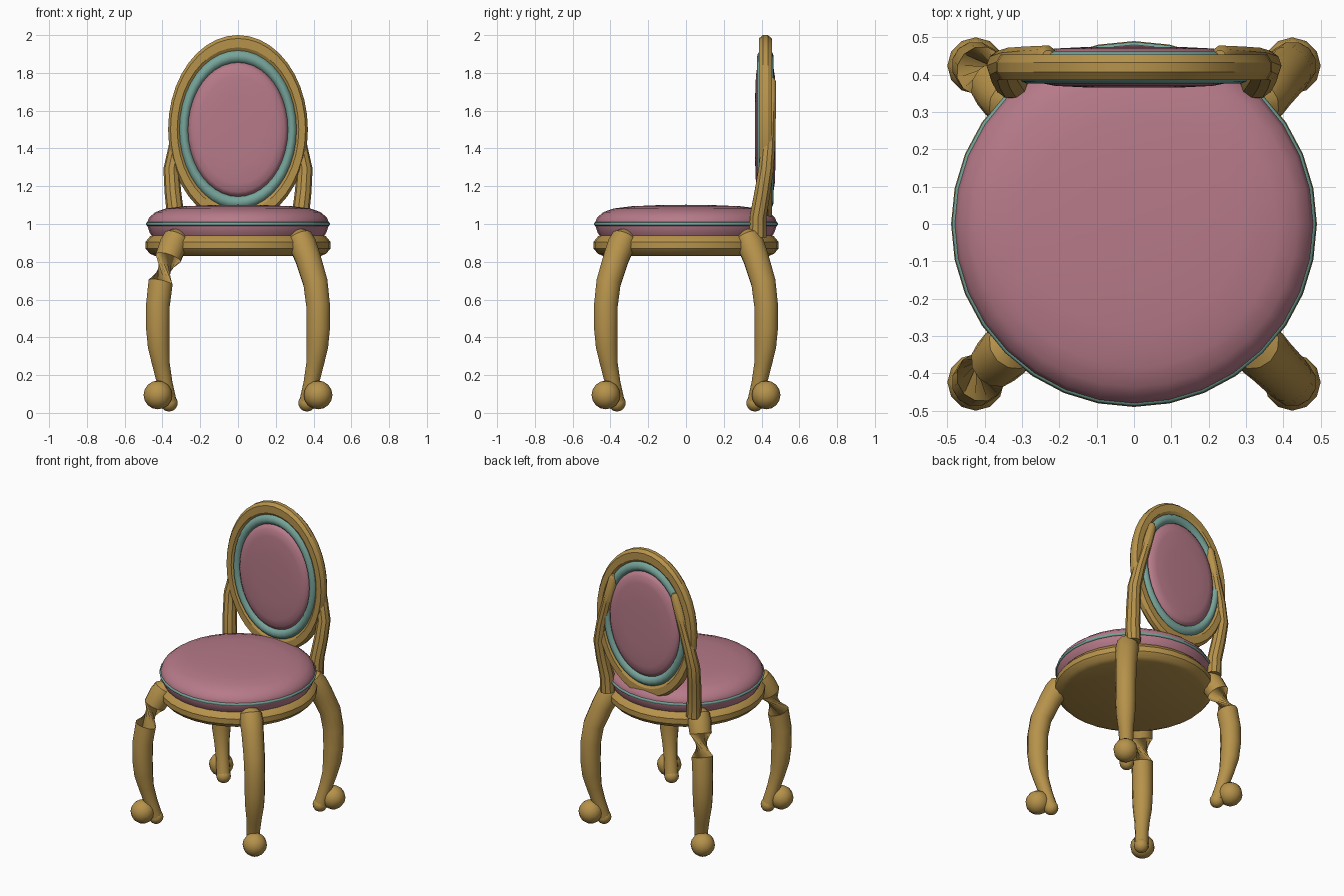
import bpy, bmesh
from math import sin, cos, pi, radians
from mathutils import Vector, Matrix

cube = bpy.data.objects.get("Cube")
if cube:
    bpy.data.objects.remove(cube, do_unlink=True)


def material(name, color):
    mat = bpy.data.materials.new(name)
    mat.use_nodes = True
    mat.diffuse_color = (*color, 1)
    mat.node_tree.nodes["Principled BSDF"].inputs["Base Color"].default_value = (*color, 1)
    return mat


gold = material("antique gold", (0.47, 0.29, 0.07))
rose = material("rose fabric", (0.47, 0.195, 0.25))
teal = material("teal trim", (0.18, 0.37, 0.32))


def finish(name, bm, mat, angle=35):
    bmesh.ops.remove_doubles(bm, verts=bm.verts, dist=0.0005)
    bmesh.ops.recalc_face_normals(bm, faces=bm.faces)
    mesh = bpy.data.meshes.new(name)
    bm.to_mesh(mesh)
    bm.free()
    mesh.materials.append(mat)
    for p in mesh.polygons:
        p.use_smooth = True
    mesh.set_sharp_from_angle(angle=radians(angle))
    obj = bpy.data.objects.new(name, mesh)
    bpy.context.collection.objects.link(obj)
    return obj


def bridge(bm, a, b):
    n = len(a)
    for i in range(n):
        j = (i + 1) % n
        bm.faces.new((a[i], a[j], b[j], b[i]))


def lathe(name, profile, mat, rx, ry, closed=False, place=Matrix(), sides=32, angle=35):
    """Spin (radius factor, height) points around an oval."""
    bm = bmesh.new()
    turns = [2 * pi * i / sides for i in range(sides)]
    rings = [[bm.verts.new(place @ Vector((rx * f * cos(t), ry * f * sin(t), h))) for t in turns]
             for f, h in profile]
    for a, b in zip(rings, rings[1:] + (rings[:1] if closed else [])):
        bridge(bm, a, b)
    return finish(name, bm, mat, angle)


def tube(name, path, side, mat, sides=12):
    """Sweep rings along (point, radius, twist) entries."""
    bm = bmesh.new()
    pts = [Vector(p) for p, r, tw in path]
    rings = []
    for k, (p, r, tw) in enumerate(path):
        t = (pts[min(k + 1, len(pts) - 1)] - pts[max(k - 1, 0)]).normalized()
        n = t.cross(side).normalized()
        b = n.cross(t)
        rings.append([bm.verts.new(pts[k] + r * (n * cos(a) + b * sin(a)))
                      for a in (2 * pi * i / sides + radians(tw) for i in range(sides))])
    for a, b in zip(rings, rings[1:]):
        bridge(bm, a, b)
    bm.faces.new(rings[0])
    bm.faces.new(rings[-1])
    return finish(name, bm, mat)


def ball(name, loc, r, mat):
    bm = bmesh.new()
    bmesh.ops.create_uvsphere(bm, u_segments=12, v_segments=8, radius=r,
                              matrix=Matrix.Translation(loc))
    return finish(name, bm, mat, 60)


# Seat
lathe("seat_rail", [(0, .83), (.89, .83), (.95, .842), (1, .87), (1, .905), (.95, .935), (.9, .945),
                    (0, .945)], gold, .49, .49)
lathe("seat_cushion", [(0, .935), (.95, .935), (.975, .955), (1, .99), (1, 1.01), (.98, 1.035),
                       (.91, 1.063), (.8, 1.082), (.6, 1.094), (.3, 1.1), (0, 1.102)],
      rose, .48, .48, angle=50)
lathe("seat_piping", [(1 + .019 * cos(a), 1 + .01 * sin(a)) for a in
                      (2 * pi * i / 8 for i in range(8))], teal, .479, .479, closed=True, angle=60)

# Oval back: local height runs along the depth of the chair
upright = Matrix.Translation((0, .42, 1.5)) @ Matrix.Rotation(pi / 2, 4, 'X')
lathe("back_frame", [(1, -.013), (1, .013), (.965, .034), (.87, .034), (.81, .015), (.81, -.015),
                     (.87, -.034), (.965, -.034)], gold, .37, .5, True, upright, 40, 30)
lathe("back_trim", [(.91 + .09 * cos(a), .044 * sin(a)) for a in
                    (2 * pi * i / 12 for i in range(12))], teal, .315, .425, True, upright, 40, 50)
half = [(0, .055), (.5, .054), (.8, .05), (.93, .043), (1, .025)]
lathe("back_cushion", half + [(f, -h) for f, h in reversed(half)], rose, .265, .355,
      False, upright, 40, 60)

# Curved legs: (distance out along each axis, height, radius)
leg = [(.315, .955, .04), (.325, .93, .068), (.345, .885, .074), (.37, .82, .07), (.41, .69, .067),
       (.424, .57, .065), (.425, .45, .064), (.42, .35, .059), (.408, .26, .048),
       (.388, .16, .042), (.368, .06, .044)]
for sx, xname in ((1, "left"), (-1, "right")):
    for sy, yname in ((-1, "front"), (1, "back")):
        tag = f"{yname}_{xname}"
        # The right legs have a twisted waist near the top
        path = [((sx * d, sy * d, z), r, 150 if sx < 0 and z < .75 else 0) for d, z, r in leg]
        tube(f"{tag}_leg", path, Vector((-sy, sx, 0)), gold)
        ball(f"{tag}_toe", (sx * .365, sy * .365, .053), .046, gold)
        ball(f"{tag}_foot_ball", (sx * .424, sy * .424, .095), .076, gold)

    # Back posts
    post = [(.325, .38, .93, .048), (.33, .382, 1.04, .046), (.345, .405, 1.17, .044),
            (.353, .424, 1.29, .042), (.327, .436, 1.42, .038), (.285, .443, 1.57, .034),
            (.235, .45, 1.75, .029), (.23, .451, 1.775, .015)]
    tube(f"{xname}_back_post", [((sx * x, y, z), r, 0) for x, y, z, r in post],
         Vector((0, 1, 0)), gold, 10)
